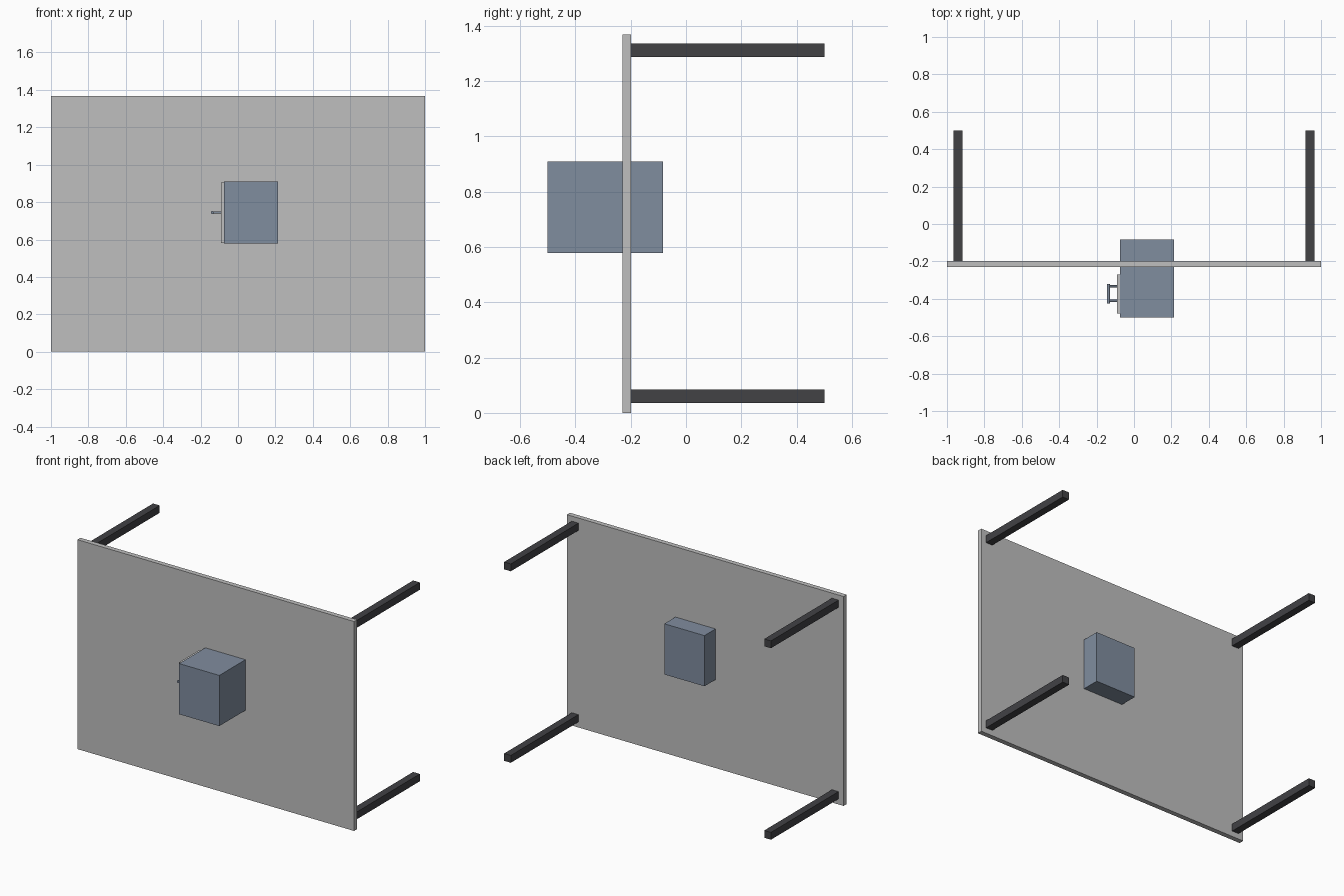
import bpy
from mathutils import Vector

cube = bpy.data.objects.get("Cube")
if cube:
    bpy.data.objects.remove(cube, do_unlink=True)


def material(name, r, g, b):
    m = bpy.data.materials.new(name)
    m.use_nodes = True
    m.diffuse_color = (r, g, b, 1)
    m.node_tree.nodes["Principled BSDF"].inputs["Base Color"].default_value = (r, g, b, 1)
    return m


light_grey = material("light grey", 0.52, 0.52, 0.52)
dark_grey = material("dark grey", 0.054, 0.054, 0.06)
steel_blue = material("steel blue", 0.216, 0.266, 0.345)


def box(name, low, high, mat):
    low, high = Vector(low), Vector(high)
    bpy.ops.mesh.primitive_cube_add(size=1, location=(low + high) / 2)
    ob = bpy.context.object
    ob.name = name
    ob.scale = high - low
    bpy.ops.object.transform_apply(location=False, rotation=False, scale=True)
    ob.data.materials.append(mat)
    return ob


def rod(name, start, end, radius, mat):
    start, end = Vector(start), Vector(end)
    axis = end - start
    bpy.ops.mesh.primitive_cylinder_add(
        vertices=16, radius=radius, depth=axis.length, location=(start + end) / 2,
        rotation=axis.to_track_quat('Z', 'Y').to_euler())
    ob = bpy.context.object
    ob.name = name
    ob.data.materials.append(mat)
    bpy.ops.object.shade_smooth_by_angle()
    return ob


# Upright table top
box("table_top", (-1, -0.23, 0), (1, -0.198, 1.368), light_grey)

# Four square legs pointing backwards
for side, x in (("left", 0.94), ("right", -0.94)):
    for level, z in (("lower", 0.06), ("upper", 1.311)):
        box(f"{side}_{level}_leg", (x - 0.024, -0.198, z - 0.024),
            (x + 0.024, 0.5, z + 0.024), dark_grey)

# Cabinet passing through the top
box("cabinet", (-0.075, -0.5, 0.578), (0.215, -0.083, 0.909), steel_blue)

# Drawer front on the cabinet's right side
box("drawer_front", (-0.091, -0.478, 0.582), (-0.075, -0.27, 0.905), light_grey)

# Pull handle: two posts and a grip
HANDLE_Z = 0.744
for name, y in (("front", -0.411), ("back", -0.333)):
    rod(f"{name}_handle_post", (-0.091, y, HANDLE_Z), (-0.137, y, HANDLE_Z), 0.006, steel_blue)
rod("handle_grip", (-0.137, -0.424, HANDLE_Z), (-0.137, -0.32, HANDLE_Z), 0.008, steel_blue)
